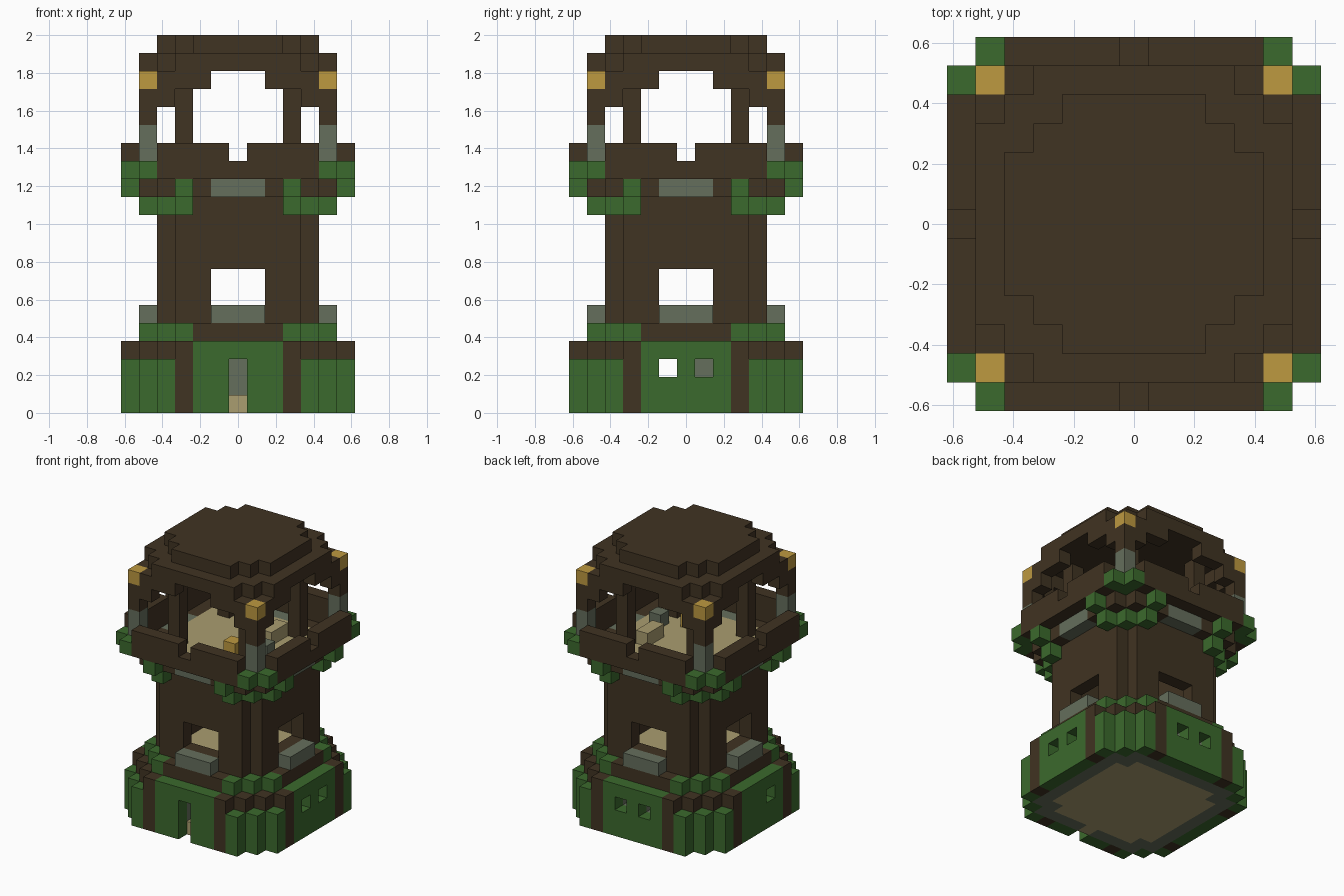
import bpy, bmesh
from mathutils import Vector

cube = bpy.data.objects.get("Cube")
if cube:
    bpy.data.objects.remove(cube)

U = 2 / 21          # edge length of one block
COLOURS = {
    "dark_wood": (0.051, 0.033, 0.016),
    "leaf_green": (0.044, 0.142, 0.026),
    "gold": (0.509, 0.319, 0.051),
    "pale_plank": (0.402, 0.337, 0.162),
    "grey_stone": (0.130, 0.156, 0.107),
}
mats = {}
for label, rgb in COLOURS.items():
    m = bpy.data.materials.new(label)
    m.use_nodes = True
    m.diffuse_color = (*rgb, 1)
    bsdf = m.node_tree.nodes["Principled BSDF"]
    bsdf.inputs["Base Color"].default_value = (*rgb, 1)
    bsdf.inputs["Roughness"].default_value = 0.9
    mats[label] = m

blocks = {}         # block position -> part name
part_mat = {}


def add(part, mat, plan, levels):
    """Stack a plan of blocks over the given levels."""
    part_mat[part] = mat
    for k in levels:
        for i, j in plan:
            blocks[i, j, k] = part


def carve(plan, levels):
    for k in levels:
        for i, j in plan:
            blocks.pop((i, j, k), None)


def disc(r, corner):
    """Square plan with stepped corners."""
    span = range(-r, r + 1)
    return {(i, j) for i in span for j in span if abs(i) + abs(j) <= corner}


def ring(r, corner, inner, inner_corner):
    return disc(r, corner) - disc(inner, inner_corner)


def around(*pairs):
    """Repeat plan blocks on all four sides, mirrored."""
    return {(s * p, t * q) for a, b in pairs for p, q in ((a, b), (b, a))
            for s in (-1, 1) for t in (-1, 1)}


def side(r, lo, hi):
    """Blocks at distance r, between lo and hi from each side's middle."""
    return around(*[(i, r) for i in range(lo, hi + 1)])


# Ground storey: stone lining, plank floor, leafy walls and timber posts
add("stone_lining", "grey_stone", ring(5, 9, 4, 7), range(0, 4))
add("ground_floor", "pale_plank", disc(4, 7), [0])
add("base_wall", "leaf_green", side(6, 0, 2), range(0, 4))
add("corner_hedge", "leaf_green", around((4, 6), (5, 5)), range(0, 3))
add("base_post", "dark_wood", side(6, 3, 3), range(0, 4))
add("corner_beam", "dark_wood", around((4, 5)), [3])

# Doorway at the front, small windows on the other sides
carve({(0, -6)}, range(0, 3))
carve({(0, -5)}, range(1, 3))
add("door_step", "pale_plank", {(0, -5)}, [0])
for d in (5, 6):
    carve({(-1, d), (1, d), (d, -1), (d, 1), (-d, -1)}, [2])

# Ledge above the ground storey
add("middle_floor", "pale_plank", disc(4, 7), [4])
add("ledge", "dark_wood", side(5, 0, 2), [4])
add("ledge_leaves", "leaf_green", around((3, 5), (4, 4)), [4])

# Tower shaft with a wide window and stone sill on each side
add("tower_wall", "dark_wood", ring(4, 7, 3, 6), range(5, 12))
carve(side(4, 0, 1), [6, 7])
add("window_sill", "grey_stone", side(5, 0, 1), [5])

# Lookout platform flaring outwards
add("bracket_leaves", "leaf_green", around((3, 5), (4, 4)), [11])
add("platform_rim", "dark_wood", ring(5, 9, 4, 8), [12])
add("platform_floor", "pale_plank", disc(4, 8), [12])
add("platform_trim", "grey_stone", side(5, 0, 1), [12])
add("hanging_leaves", "leaf_green", side(6, 3, 3), [12])
add("parapet", "dark_wood", side(6, 0, 4), [13])
add("parapet", "dark_wood", side(6, 1, 4), [14])
add("corner_leaves", "leaf_green", around((5, 5), (5, 6)), [13])

# Things standing on the platform
add("gold_box", "gold", {(1, -2)}, [13])
add("plank_box", "pale_plank", {(2, 1), (2, 2)}, [13])
add("stone_box", "grey_stone", {(3, -1)}, [13])

# Posts, lanterns and arched roof
add("post_foot", "grey_stone", around((5, 5)), [14, 15])
add("corner_post", "dark_wood", around((5, 5)), [16, 17])
add("lantern", "gold", around((5, 5)), [18])
add("inner_post", "dark_wood", around((3, 3)), range(13, 19))
add("arch", "dark_wood", side(5, 4, 4), [17])
add("arch", "dark_wood", side(5, 2, 4), [18])
add("roof_eave", "dark_wood", disc(5, 8), [19])
add("roof_top", "dark_wood", disc(4, 6), [20])

# Turn the blocks of each part into one mesh of its exposed faces
DIRS = [Vector(s * (a == n) for a in range(3)) for n in range(3) for s in (-1, 1)]
for part, mat in part_mat.items():
    bm = bmesh.new()
    for cell in [c for c, name in blocks.items() if name == part]:
        centre = Vector(cell) + Vector((0, 0, 0.5))
        for d in DIRS:
            if tuple(int(v) for v in Vector(cell) + d) in blocks:
                continue
            a = Vector((d.y, d.z, d.x)) / 2
            b = d.cross(a)
            mid = centre + d / 2
            corners = (mid - a - b, mid + a - b, mid + a + b, mid - a + b)
            bm.faces.new([bm.verts.new(p * U) for p in corners])
    bmesh.ops.remove_doubles(bm, verts=bm.verts, dist=U / 100)
    mesh = bpy.data.meshes.new(part)
    bm.to_mesh(mesh)
    bm.free()
    mesh.materials.append(mats[mat])
    bpy.context.collection.objects.link(bpy.data.objects.new(part, mesh))
